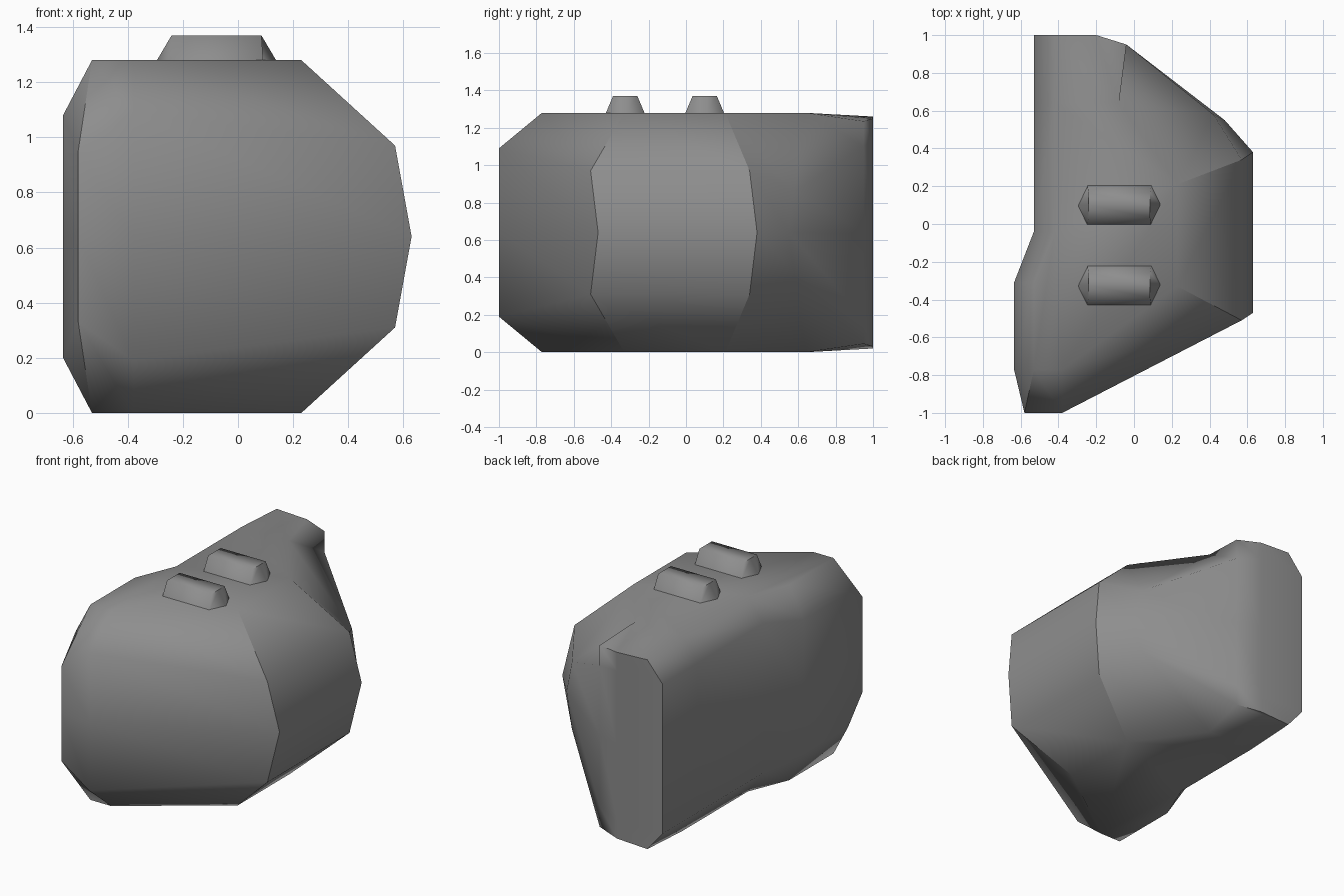
import bpy, bmesh

if "Cube" in bpy.data.objects:
    bpy.data.objects.remove(bpy.data.objects["Cube"], do_unlink=True)

HEIGHT = 1.28

# One grey for the whole casing
grey = bpy.data.materials.new("casing_grey")
grey.use_nodes = True
colour = (0.27, 0.27, 0.27, 1)
grey.diffuse_color = colour
grey.node_tree.nodes["Principled BSDF"].inputs["Base Color"].default_value = colour


def finish(name, bm, weld=0.001):
    bmesh.ops.remove_doubles(bm, verts=bm.verts, dist=weld)
    bmesh.ops.recalc_face_normals(bm, faces=bm.faces)
    mesh = bpy.data.meshes.new(name)
    bm.to_mesh(mesh)
    bm.free()
    mesh.materials.append(grey)
    obj = bpy.data.objects.new(name, mesh)
    bpy.context.collection.objects.link(obj)
    return obj


# Upper half of each rib round the casing: middle (x, y), shoulder and rim (x, y, z), crease flag
ribs = [
    ((-.53, 1), (-.53, 1, 1.13), (-.42, 1, 1.26), True),
    ((-.20, 1), (-.20, 1, 1.13), (-.20, 1, 1.25), False),
    ((-.04, .95), (-.04, .95, 1.1), (-.04, .95, 1.235), False),
    ((.48, .55), (.42, .58, .86), (-.08, .64, HEIGHT), False),
    ((.63, .38), (.57, .34, .97), (.23, .21, HEIGHT), True),
    ((.63, -.47), (.57, -.51, .97), (.23, -.33, HEIGHT), True),
    ((-.38, -1), (-.38, -1, 1.09), (-.38, -.77, HEIGHT), False),
    ((-.58, -1), (-.58, -1, .95), (-.53, -.77, HEIGHT), True),
    ((-.635, -.77), (-.635, -.77, 1.08), (-.53, -.77, HEIGHT), False),
    ((-.635, -.31), (-.635, -.31, 1.08), (-.53, -.31, HEIGHT), False),
    ((-.53, -.04), (-.53, -.04, 1.13), (-.42, -.04, HEIGHT), False),
    ((-.53, .64), (-.53, .64, 1.13), (-.42, .64, HEIGHT), False),
]


def flip(p):
    return (p[0], p[1], HEIGHT - p[2])


# Casing: skin the ribs, mirrored about mid height
bm = bmesh.new()
columns = []
for mid, shoulder, rim, crease in ribs:
    points = [flip(rim), flip(shoulder), (*mid, HEIGHT / 2), shoulder, rim]
    columns.append([bm.verts.new(p) for p in points])
count = len(columns)
for i, a in enumerate(columns):
    b = columns[(i + 1) % count]
    for k in range(4):
        bm.faces.new((a[k], b[k], b[k + 1], a[k + 1]))
    if ribs[i][3]:
        for k in range(4):
            bm.edges.get((a[k], a[k + 1])).smooth = False

# Flat lid and floor, each with a slightly sloping tail
for k in (0, 4):
    bm.faces.new([columns[i][k] for i in (11, 0, 1, 2, 3)])
    bm.faces.new([columns[i][k] for i in range(3, 12)])
    for i in (0, 1):
        bm.edges.get((columns[i][k], columns[i + 1][k])).smooth = False
    # Crease running down from the lid behind the side panel
    inner = 1 if k == 0 else 3
    bm.edges.get((columns[3][k], columns[3][inner])).smooth = False
for f in bm.faces:
    f.smooth = True
finish("casing", bm)


# Lugs: six-sided foot narrowing to a rectangular top
def lug(name, y):
    bm = bmesh.new()
    cx = -.078
    foot = [(-.222, 0), (-.17, -.107), (.17, -.107), (.222, 0), (.17, .107), (-.17, .107)]
    top = [(-.163, 0), (-.163, -.065), (.163, -.065), (.163, 0), (.163, .065), (-.163, .065)]
    low = [bm.verts.new((cx + u, y + v, HEIGHT - .01)) for u, v in foot]
    high = [bm.verts.new((cx + u, y + v, 1.37)) for u, v in top]
    for i in range(6):
        j = (i + 1) % 6
        bm.faces.new((low[i], low[j], high[j], high[i]))
    bm.faces.new(high)
    bm.faces.new(low[::-1])
    obj = finish(name, bm)
    bpy.ops.object.select_all(action='DESELECT')
    obj.select_set(True)
    bpy.context.view_layer.objects.active = obj
    bpy.ops.object.shade_smooth_by_angle(angle=1.2)


lug("front_lug", -.325)
lug("rear_lug", .1)
